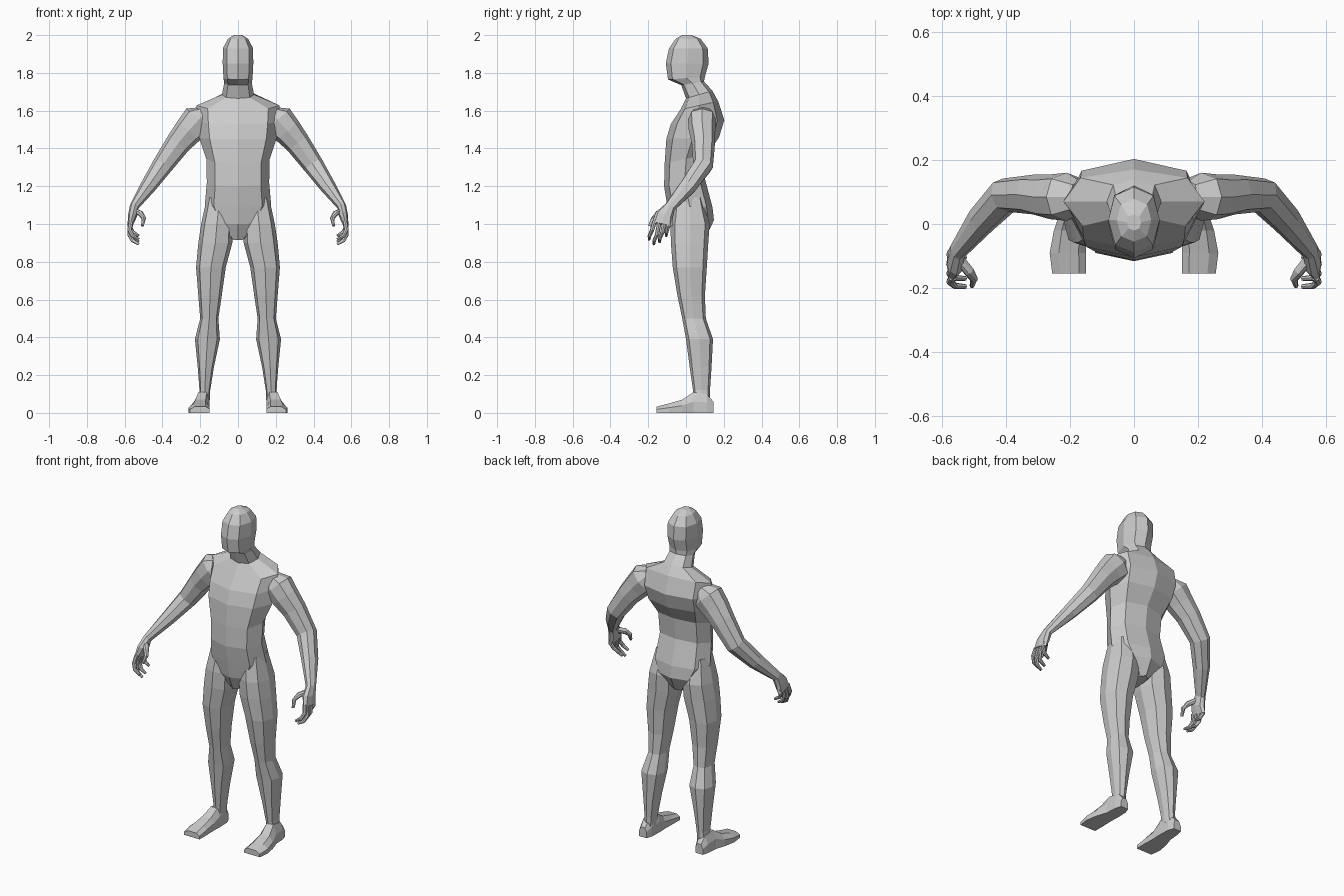
import bpy, bmesh
from mathutils import Vector as V

if "Cube" in bpy.data.objects:
    bpy.data.objects.remove(bpy.data.objects["Cube"])


def loft(name, rings):
    """Skin a list of equal-sized rings and cap both ends."""
    bm = bmesh.new()
    loops = [[bm.verts.new(p) for p in r] for r in rings]
    n = len(loops[0])
    for a, b in zip(loops, loops[1:]):
        for i in range(n):
            j = (i + 1) % n
            bm.faces.new((a[i], a[j], b[j], b[i]))
    bm.faces.new(loops[0])
    bm.faces.new(loops[-1])
    bmesh.ops.recalc_face_normals(bm, faces=bm.faces)
    me = bpy.data.meshes.new(name)
    bm.to_mesh(me)
    bm.free()
    ob = bpy.data.objects.new(name, me)
    bpy.context.collection.objects.link(ob)
    return ob


def octagon(c, u, v, k=0.75):
    c = V(c)
    return [c + u * a + v * b for a, b in
            ((1, 0), (k, k), (0, 1), (-k, k), (-1, 0), (-k, -k), (0, -1), (k, -k))]


def tube(name, s, path):
    """Limb along a path of (x, y, z, thickness, breadth); s mirrors in x."""
    pts = [V(p[:3]) for p in path]
    rings = []
    for i, p in enumerate(path):
        t = V((0, 0, 0))
        if i:
            t += (pts[i] - pts[i - 1]).normalized()
        if i < len(pts) - 1:
            t += (pts[i + 1] - pts[i]).normalized()
        t.normalize()
        u = V((0, 1, 0)).cross(t).normalized()
        v = t.cross(u)
        rings.append([V((s * q.x, q.y, q.z)) for q in octagon(pts[i], u * p[3], v * p[4])])
    return loft(name, rings)


def body_ring(w, yf, zf, yb, zb):
    """Tilted octagon from front point to back point."""
    half = ((0, 0), (.73, .12), (1, .5), (.76, .87), (0, 1))
    r = [(x * w, yf + (yb - yf) * t, zf + (zb - zf) * t) for x, t in half]
    return r + [(-x, y, z) for x, y, z in r[3:0:-1]]


# torso, neck and head
body = loft("body", [body_ring(*r) for r in (
    (.035, -.05, .915, .105, .93), (.13, -.085, 1.0, .148, 1.02),
    (.176, -.10, 1.1, .14, 1.09), (.165, -.116, 1.2, .10, 1.24),
    (.168, -.113, 1.32, .115, 1.37), (.205, -.104, 1.45, .175, 1.46),
    (.215, -.08, 1.53, .203, 1.55), (.22, -.03, 1.605, .17, 1.65),
    (.085, 0, 1.665, .14, 1.705), (.073, -.025, 1.735, .095, 1.755),
    (.077, -.095, 1.765, .10, 1.78), (.081, -.107, 1.85, .12, 1.85),
    (.08, -.09, 1.93, .115, 1.93), (.054, -.055, 1.98, .078, 1.98),
    (.022, -.02, 2.0, .03, 2.0))])

# leg: x range, y range, height
LEG = ((.03, .165, -.06, .09, 1.14), (.028, .195, -.082, .125, 1.0),
       (.03, .21, -.08, .118, .9), (.065, .222, -.07, .11, .77),
       (.086, .21, -.045, .10, .62), (.104, .20, -.02, .105, .5),
       (.096, .228, 0, .143, .39), (.128, .213, .02, .135, .24),
       (.147, .204, .037, .127, .12), (.15, .21, .04, .127, .06))
# foot: y, x range, top height
FOOT = ((.145, .165, .215, .06), (.11, .152, .225, .10), (.04, .15, .23, .11),
        (-.02, .152, .25, .07), (-.09, .15, .263, .05), (-.155, .15, .255, .033))
# arm and palm
ARM = ((.17, .085, 1.59, .04, .05), (.21, .085, 1.55, .088, .075),
       (.26, .085, 1.495, .078, .07), (.315, .092, 1.43, .067, .062),
       (.40, .09, 1.31, .055, .054), (.475, .012, 1.2, .042, .047),
       (.55, -.085, 1.09, .024, .03), (.558, -.115, 1.045, .024, .048),
       (.57, -.126, .998, .015, .055))

parts = []
for s, side in ((1, "left"), (-1, "right")):
    parts.append(loft("leg_" + side, [
        octagon((s * (a + b) / 2, (c + d) / 2, z), V((s * (b - a) / 2, 0, 0)),
                V((0, (d - c) / 2, 0)), .77) for a, b, c, d, z in LEG]))
    parts.append(loft("foot_" + side, [
        [(s * x, y, z) for x, z in ((a, 0), (b, 0), (b, h * .55), (b - (b - a) * .25, h),
                                    (a + (b - a) * .2, h), (a, h * .6))]
        for y, a, b, h in FOOT]))
    parts.append(tube("arm_" + side, s, ARM))
    # four curled fingers: base y, tip y, tip height
    for k, (yb, yt, zt) in enumerate(((-.166, -.193, .918), (-.14, -.168, .893),
                                      (-.113, -.138, .905), (-.087, -.103, .937))):
        parts.append(tube(f"finger_{k}_{side}", s, (
            (.566, yb, 1.015, .012, .012), (.574, (yb + yt) / 2, zt + .05, .012, .011),
            (.558, yt, zt + .02, .011, .010), (.525, yt - .002, zt, .007, .007))))
    # thumb
    parts.append(tube("thumb_" + side, s, (
        (.548, -.105, 1.07, .016, .016), (.515, -.148, 1.055, .015, .016),
        (.499, -.172, 1.03, .012, .012), (.506, -.193, .99, .007, .008))))

# fuse everything into one skin
for p in parts:
    m = body.modifiers.new("join", 'BOOLEAN')
    m.operation = 'UNION'
    m.solver = 'EXACT'
    m.object = p
bpy.context.view_layer.update()
dg = bpy.context.evaluated_depsgraph_get()
fused = bpy.data.meshes.new_from_object(body.evaluated_get(dg))
body.modifiers.clear()
body.data = fused
for p in parts:
    bpy.data.objects.remove(p, do_unlink=True)
